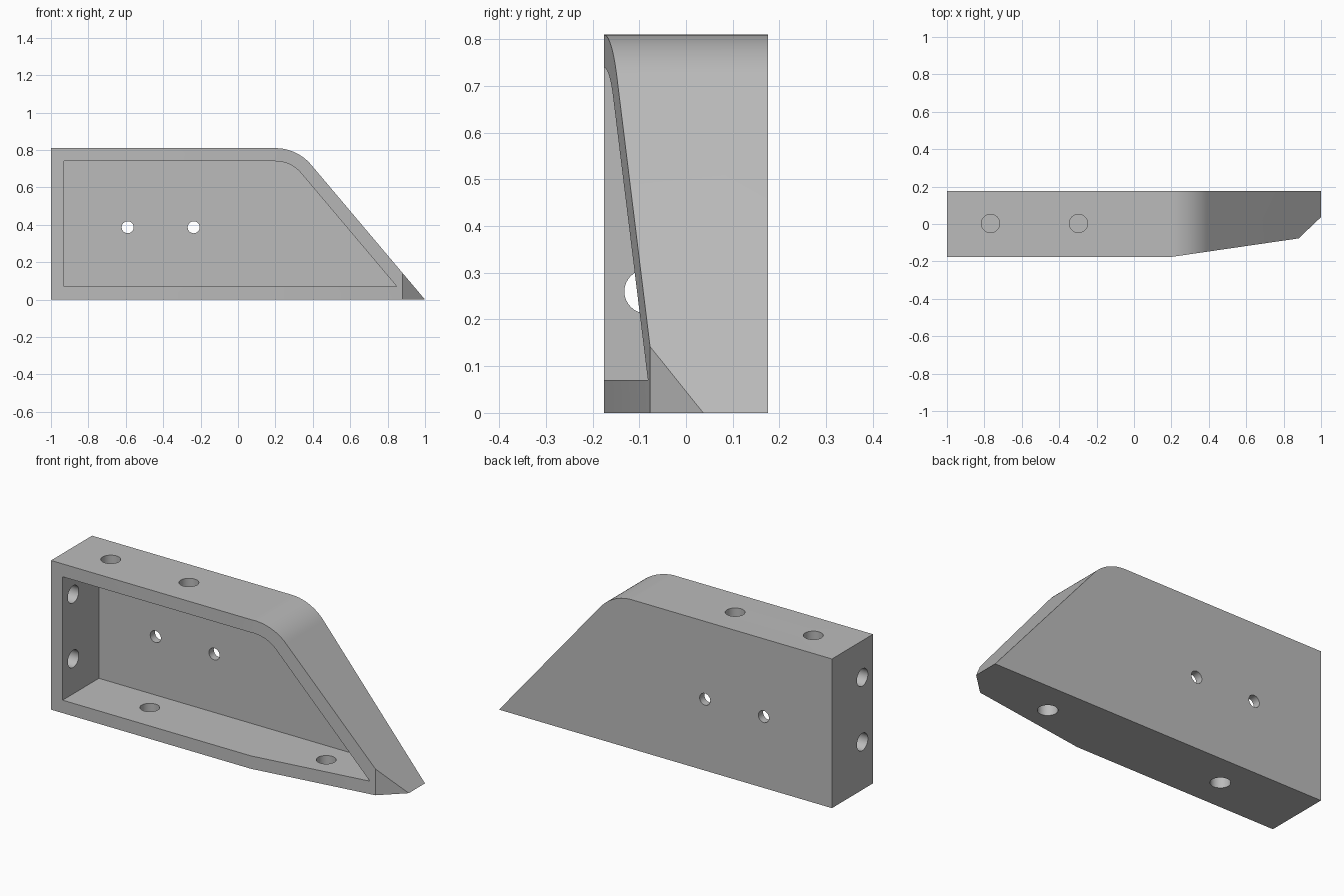
import bpy, bmesh, math
from mathutils import Matrix, Vector

cube = bpy.data.objects.get("Cube")
if cube:
    bpy.data.objects.remove(cube, do_unlink=True)

grey = bpy.data.materials.new("plain grey")
grey.use_nodes = True
grey.diffuse_color = (0.5, 0.5, 0.5, 1)
grey.node_tree.nodes["Principled BSDF"].inputs["Base Color"].default_value = (0.5, 0.5, 0.5, 1)

HEIGHT, HALF_DEPTH, WALL = 0.81, 0.176, 0.07
ARC_X, RADIUS = 0.2, 0.25
# slope angle that makes the straight edge run from the arc to the tip
SLOPE = math.radians(49.8)


def outline(inset):
    """Side profile with rounded shoulder, offset inward by inset."""
    r, cz = RADIUS - inset, HEIGHT - RADIUS
    pts = [(-1 + inset, inset)]
    tip = 1 - inset * (1 / math.sin(SLOPE) + 1 / math.tan(SLOPE))
    pts.append((tip, inset))
    steps = 16
    for i in range(steps + 1):
        a = SLOPE * (1 - i / steps)
        pts.append((ARC_X + r * math.sin(a), cz + r * math.cos(a)))
    pts.append((-1 + inset, HEIGHT - inset))
    return pts


def finish(bm, name):
    bmesh.ops.recalc_face_normals(bm, faces=bm.faces)
    mesh = bpy.data.meshes.new(name)
    bm.to_mesh(mesh)
    bm.free()
    mesh.materials.append(grey)
    obj = bpy.data.objects.new(name, mesh)
    bpy.context.collection.objects.link(obj)
    return obj


def prism(pts, y0, y1):
    bm = bmesh.new()
    face = bm.faces.new([bm.verts.new((x, y0, z)) for x, z in pts])
    ext = bmesh.ops.extrude_face_region(bm, geom=[face])
    verts = [v for v in ext["geom"] if isinstance(v, bmesh.types.BMVert)]
    bmesh.ops.translate(bm, verts=verts, vec=(0, y1 - y0, 0))
    return bm


def drill(name, centre, axis, radius):
    bm = bmesh.new()
    turn = Vector((0, 0, 1)).rotation_difference(Vector(axis)).to_matrix().to_4x4()
    bmesh.ops.create_cone(bm, cap_ends=True, segments=32, radius1=radius, radius2=radius,
                          depth=0.2, matrix=Matrix.Translation(centre) @ turn)
    return finish(bm, name)


# Body block, with the front tapering toward the tip and a chamfered nose
bm = prism(outline(0), -HALF_DEPTH, HALF_DEPTH)
plan = [(ARC_X, -HALF_DEPTH), (0.88, -0.077), (1.0, 0.037)]
for (xa, ya), (xb, yb) in zip(plan, plan[1:]):
    cut = bmesh.ops.bisect_plane(bm, geom=bm.verts[:] + bm.edges[:] + bm.faces[:], dist=1e-5,
                                 plane_co=(xa, ya, 0), plane_no=(yb - ya, xa - xb, 0),
                                 clear_outer=True)
    edges = [e for e in cut["geom_cut"] if isinstance(e, bmesh.types.BMEdge)]
    bmesh.ops.holes_fill(bm, edges=[e for e in bm.edges if e.is_boundary], sides=0)
body = finish(bm, "bracket_body")

# Pocket open at the front, leaving a thin back wall
cutters = [finish(prism(outline(WALL), -0.4, 0.135), "pocket_cutter")]

# Drilled holes: back wall, top wall, bottom wall, end wall
for x in (-0.59, -0.237):
    cutters.append(drill("back_hole_cutter", (x, 0.16, 0.387), (0, 1, 0), 0.032))
for x in (-0.767, -0.297):
    cutters.append(drill("top_hole_cutter", (x, 0.003, HEIGHT), (0, 0, 1), 0.049))
for x in (-0.53, 0.53):
    cutters.append(drill("bottom_hole_cutter", (x, 0, 0), (0, 0, 1), 0.049))
for z in (0.26, 0.61):
    cutters.append(drill("end_hole_cutter", (-1, -0.085, z), (1, 0, 0), 0.047))

# Cut everything, bake the result and drop the cutters
for c in cutters:
    mod = body.modifiers.new(c.name, "BOOLEAN")
    mod.operation, mod.solver, mod.object = "DIFFERENCE", "EXACT", c
bpy.context.view_layer.update()
baked = bpy.data.meshes.new_from_object(body.evaluated_get(bpy.context.evaluated_depsgraph_get()))
body.modifiers.clear()
body.data = baked
for c in cutters:
    bpy.data.objects.remove(c, do_unlink=True)

# Smooth the shoulder and hole walls, keep the edges sharp
bpy.ops.object.select_all(action="DESELECT")
body.select_set(True)
bpy.context.view_layer.objects.active = body
bpy.ops.object.shade_smooth_by_angle(angle=math.radians(20))
